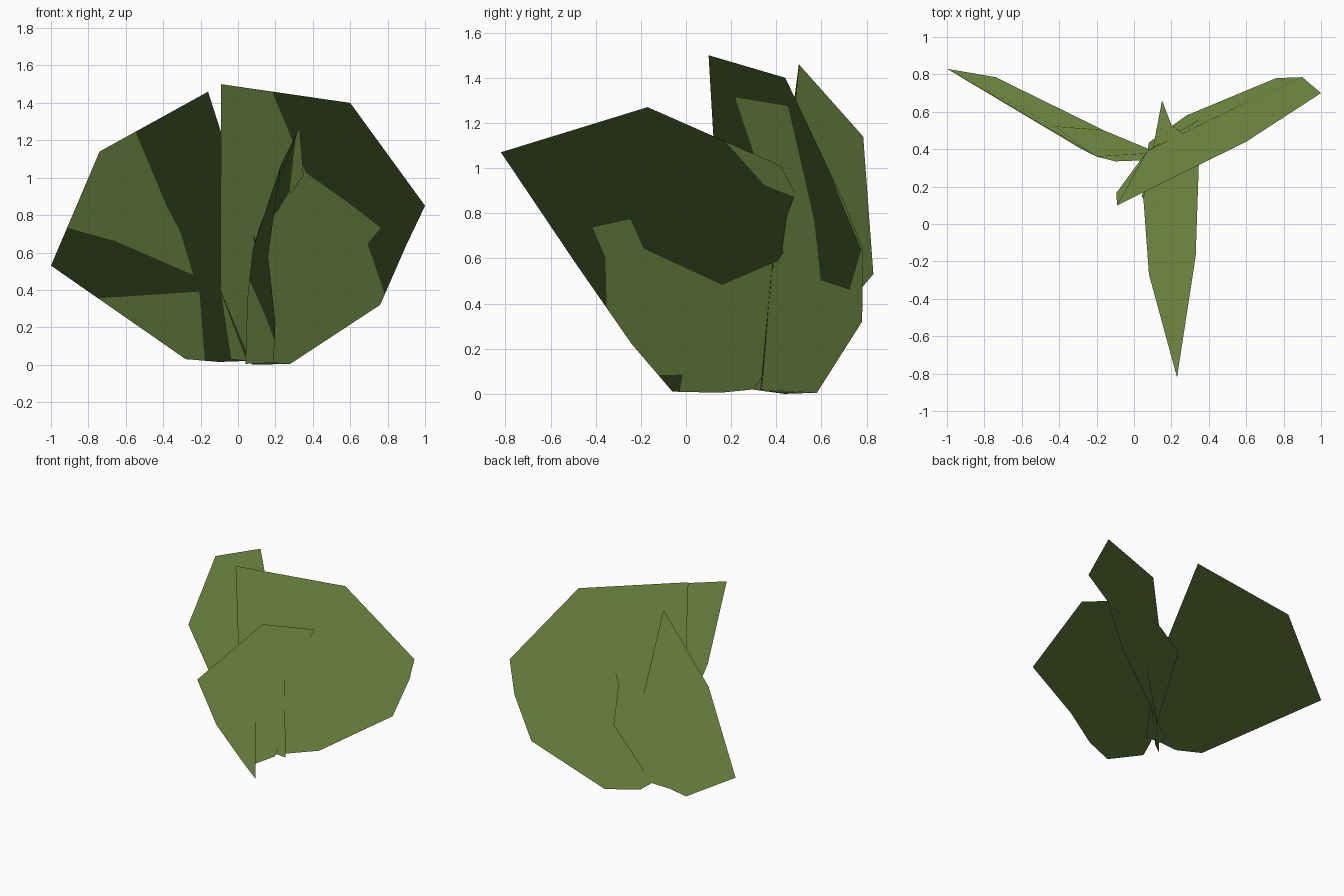
import bpy
from mathutils import Vector
from mathutils.geometry import delaunay_2d_cdt

if "Cube" in bpy.data.objects:
    bpy.data.objects.remove(bpy.data.objects["Cube"])

green = bpy.data.materials.new("leaf green")
green.diffuse_color = (0.16, 0.26, 0.055, 1)
green.use_nodes = True
green.node_tree.nodes["Principled BSDF"].inputs["Base Color"].default_value = green.diffuse_color


def leaf(name, outline, bulge, axis):
    """Cupped leaf: rim points plus inner points, triangulated in the (axis, z) plane."""
    pts = [Vector(p) for p in outline + bulge]
    n = len(outline)
    flat = [Vector((p[axis], p.z)) for p in pts]
    rim = [(i, (i + 1) % n) for i in range(n)]
    _, _, faces, origin, _, _ = delaunay_2d_cdt(flat, rim, [], 1, 1e-5)
    verts = [pts[o[0]] for o in origin]
    mesh = bpy.data.meshes.new(name)
    mesh.from_pydata(verts, [], faces)
    mesh.materials.append(green)
    # foliage normals: all point up, so each leaf shades evenly
    mesh.shade_smooth()
    mesh.normals_split_custom_set_from_vertices([(0, 0, 1)] * len(verts))
    obj = bpy.data.objects.new(name, mesh)
    bpy.context.collection.objects.link(obj)
    return obj


# left leaf, its inner edge pokes through the right leaf
leaf("left_leaf",
     [(-.28, .40, .03), (-1, .83, .53), (-.74, .785, 1.14), (-.16, .50, 1.46),
      (.13, .38, .55), (.17, .33, .02), (.04, .34, .02), (-.10, .335, .015)],
     [(-.20, .36, .42), (-.42, .52, .75)], 0)

# right leaf, leaning forward at the top
leaf("right_leaf",
     [(.28, .58, .005), (.76, .78, .32), (.90, .785, .64), (1, .70, .85),
      (.60, .44, 1.40), (-.09, .10, 1.50), (-.095, .165, .40), (-.04, .22, .03),
      (.05, .29, .02), (.08, .436, 0)],
     [(.07, .39, .70), (.27, .49, .88), (.35, .56, .40), (.60, .65, .65)], 0)

# front leaf, cupped towards the left
leaf("front_leaf",
     [(.19, -.06, .01), (.20, -.24, .22), (.16, -.49, .58), (.23, -.82, 1.07),
      (.33, -.17, 1.27), (.35, .42, 1.01), (.20, .53, .80), (.15, .66, .56),
      (.10, .30, .02), (.04, .15, .005)],
     [(.08, -.27, .62), (.05, .14, .35), (.12, .20, .75)], 1)
